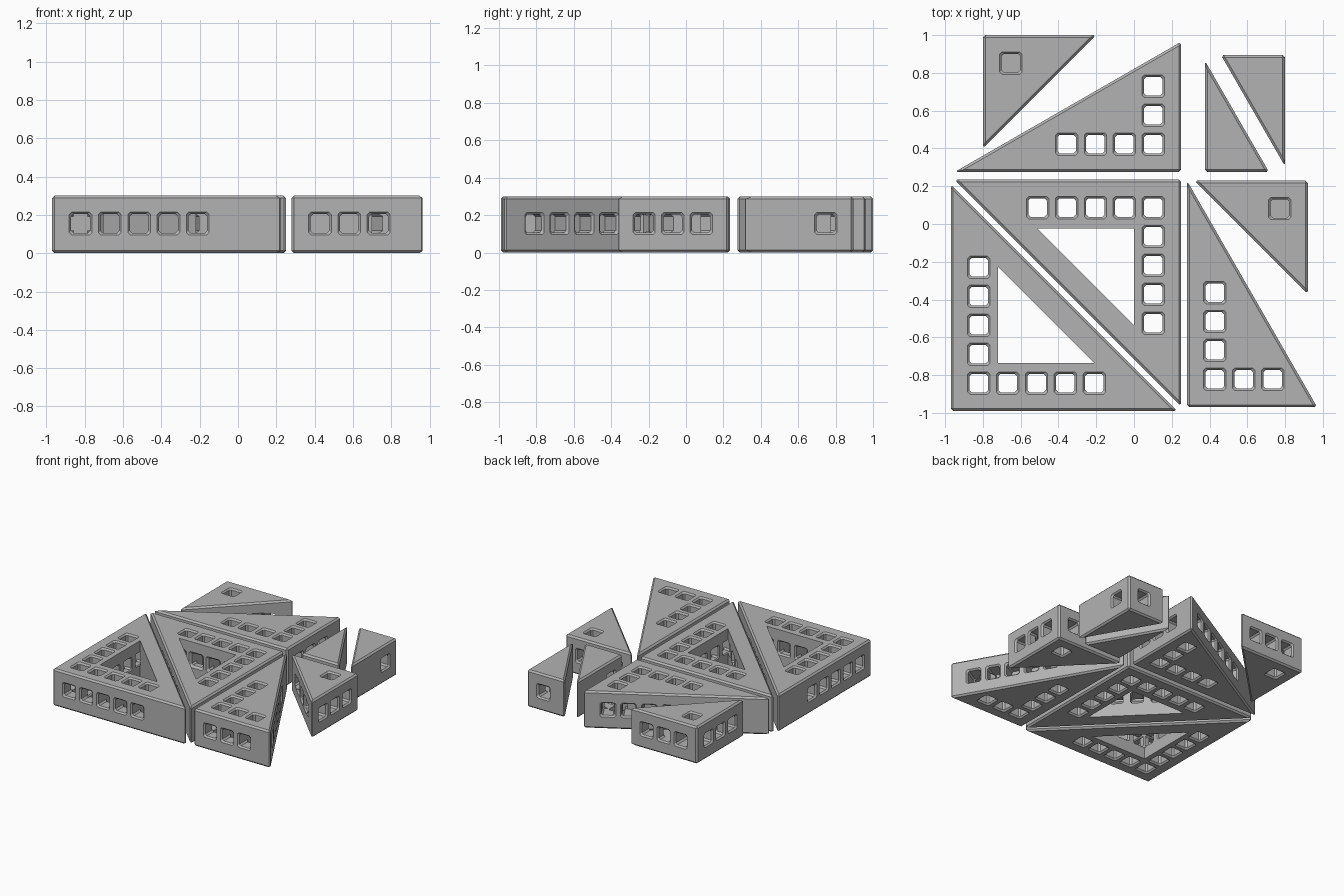
import bpy, bmesh, math
from mathutils import Vector

if "Cube" in bpy.data.objects:
    bpy.data.objects.remove(bpy.data.objects["Cube"])

H = 0.30          # block height
ZC = 0.155        # height of side holes
PITCH = 0.153     # hole spacing
grey = bpy.data.materials.new("plain_grey")
grey.diffuse_color = (0.45, 0.45, 0.45, 1)
grey.use_nodes = True
grey.node_tree.nodes["Principled BSDF"].inputs["Base Color"].default_value = grey.diffuse_color


def prism(bm, pts, z0, z1):
    """Upright prism from a flat outline."""
    if sum(a[0] * b[1] - b[0] * a[1] for a, b in zip(pts, pts[1:] + pts[:1])) < 0:
        pts = pts[::-1]
    face = bm.faces.new([bm.verts.new((x, y, z0)) for x, y in pts])
    ext = bmesh.ops.extrude_face_region(bm, geom=[face])
    for v in ext["geom"]:
        if isinstance(v, bmesh.types.BMVert):
            v.co.z = z1
    bmesh.ops.recalc_face_normals(bm, faces=bm.faces)


def hole(bm, start, direction, depth, through=False):
    """Square hole cutter with clipped corners and a flared mouth."""
    d = Vector(direction).normalized()
    up = Vector((0, 1, 0)) if abs(d.z) > 0.5 else Vector((0, 0, 1))
    side = d.cross(up)
    sections = [(-0.01, 0.068), (0.012, 0.049)]
    sections += [(depth - 0.012, 0.049), (depth + 0.01, 0.068)] if through else [(depth, 0.049)]
    rings = []
    for t, h in sections:
        c = h - 0.012
        oct8 = [(h, -c), (h, c), (c, h), (-c, h), (-h, c), (-h, -c), (-c, -h), (c, -h)]
        rings.append([bm.verts.new(Vector(start) + d * t + side * a + up * b) for a, b in oct8])
    for r0, r1 in zip(rings, rings[1:]):
        for i in range(8):
            j = (i + 1) % 8
            bm.faces.new((r0[i], r0[j], r1[j], r1[i]))
    bm.faces.new(rings[0][::-1])
    bm.faces.new(rings[-1])


def make_object(name, bm):
    bmesh.ops.recalc_face_normals(bm, faces=bm.faces)
    me = bpy.data.meshes.new(name)
    bm.to_mesh(me)
    bm.free()
    ob = bpy.data.objects.new(name, me)
    bpy.context.collection.objects.link(ob)
    return ob


def cut(ob, bm):
    """Subtract the cutter mesh from the block."""
    if not bm.faces:
        bm.free()
        return
    cutter = make_object("cutter", bm)
    mod = ob.modifiers.new("cut", 'BOOLEAN')
    mod.operation, mod.solver, mod.object = 'DIFFERENCE', 'EXACT', cutter
    bpy.context.view_layer.objects.active = ob
    bpy.ops.object.modifier_apply(modifier=mod.name)
    bpy.data.objects.remove(cutter)


def block(name, corner, lx, ly, nx, ny, n_hyp, vertical=None, opening=None,
          inset=0.148, hyp_start=None, depth=0.21):
    """Right-angled block: legs lx, ly (signed) from its corner, with hole rows."""
    cx, cy = corner
    sx, sy = math.copysign(1, lx), math.copysign(1, ly)
    bm = bmesh.new()
    prism(bm, [(cx, cy), (cx + lx, cy), (cx, cy + ly)], 0, H)
    bmesh.ops.bevel(bm, geom=list(bm.edges), offset=0.013, segments=1, affect='EDGES')
    ob = make_object(name, bm)

    # triangular window
    if opening:
        (ox, oy), size = opening
        bm = bmesh.new()
        prism(bm, [(ox, oy), (ox + sx * size, oy), (ox, oy + sy * size)], -0.1, H + 0.1)
        cut(ob, bm)

    xs = [cx + sx * (inset + PITCH * i) for i in range(nx)]
    ys = [cy + sy * (inset + PITCH * i) for i in range(ny)]
    # holes in the top and bottom
    bm = bmesh.new()
    if vertical == "through":
        for p in [(x, ys[0]) for x in xs] + [(xs[0], y) for y in ys[1:]]:
            hole(bm, (*p, H), (0, 0, -1), H, True)
    elif vertical == "blind":
        for z, dz in ((H, -1), (0, 1)):
            hole(bm, (xs[0], ys[0], z), (0, 0, dz), 0.08)
    cut(ob, bm)
    # holes along both legs
    bm = bmesh.new()
    for x in xs:
        hole(bm, (x, cy, ZC), (0, sy, 0), depth, bool(opening))
    cut(ob, bm)
    bm = bmesh.new()
    for y in ys:
        hole(bm, (cx, y, ZC), (sx, 0, 0), depth, bool(opening))
    cut(ob, bm)
    # holes along the long slanted side
    a, b = Vector((cx + lx, cy, ZC)), Vector((cx, cy + ly, ZC))
    if abs(ly) > abs(lx):
        pass
    else:
        a, b = b, a
    run = (b - a).normalized()
    inward = Vector((-sx * abs(run.y), -sy * abs(run.x), 0))
    first = hyp_start or ((b - a).length - PITCH * (n_hyp - 1)) / 2
    bm = bmesh.new()
    for i in range(n_hyp):
        hole(bm, a + run * (first + PITCH * i), inward, 0.13)
    cut(ob, bm)

    ob.data.materials.clear()
    ob.data.materials.append(grey)
    for p in ob.data.polygons:
        p.material_index = 0
        p.use_smooth = False


# two framed blocks with triangular windows
block("framed_block_front", (-0.97, -0.99), 1.20, 1.20, 5, 5, 5, "through",
      ((-0.72, -0.735), 0.51), depth=0.255)
block("framed_block_middle", (0.25, 0.235), -1.20, -1.20, 5, 5, 5, "through",
      ((0.0, -0.025), 0.51), depth=0.255)
# two long solid blocks
block("long_block_right", (0.28, -0.97), 0.69, 1.20, 3, 4, 6, "through", hyp_start=0.185)
block("long_block_back", (0.25, 0.275), -1.20, 0.69, 4, 3, 6, "through", hyp_start=0.185)
# two small corner blocks
block("corner_block_left", (-0.80, 1.0), 0.60, -0.60, 3, 3, 3, "blind", depth=0.15)
block("corner_block_right", (0.92, 0.23), -0.60, -0.60, 3, 3, 3, "blind", depth=0.15)
# two narrow wedges
block("narrow_wedge_inner", (0.375, 0.275), 0.34, 0.59, 1, 1, 0, depth=0.12)
block("narrow_wedge_outer", (0.80, 0.895), -0.34, -0.59, 1, 1, 0, depth=0.12)
